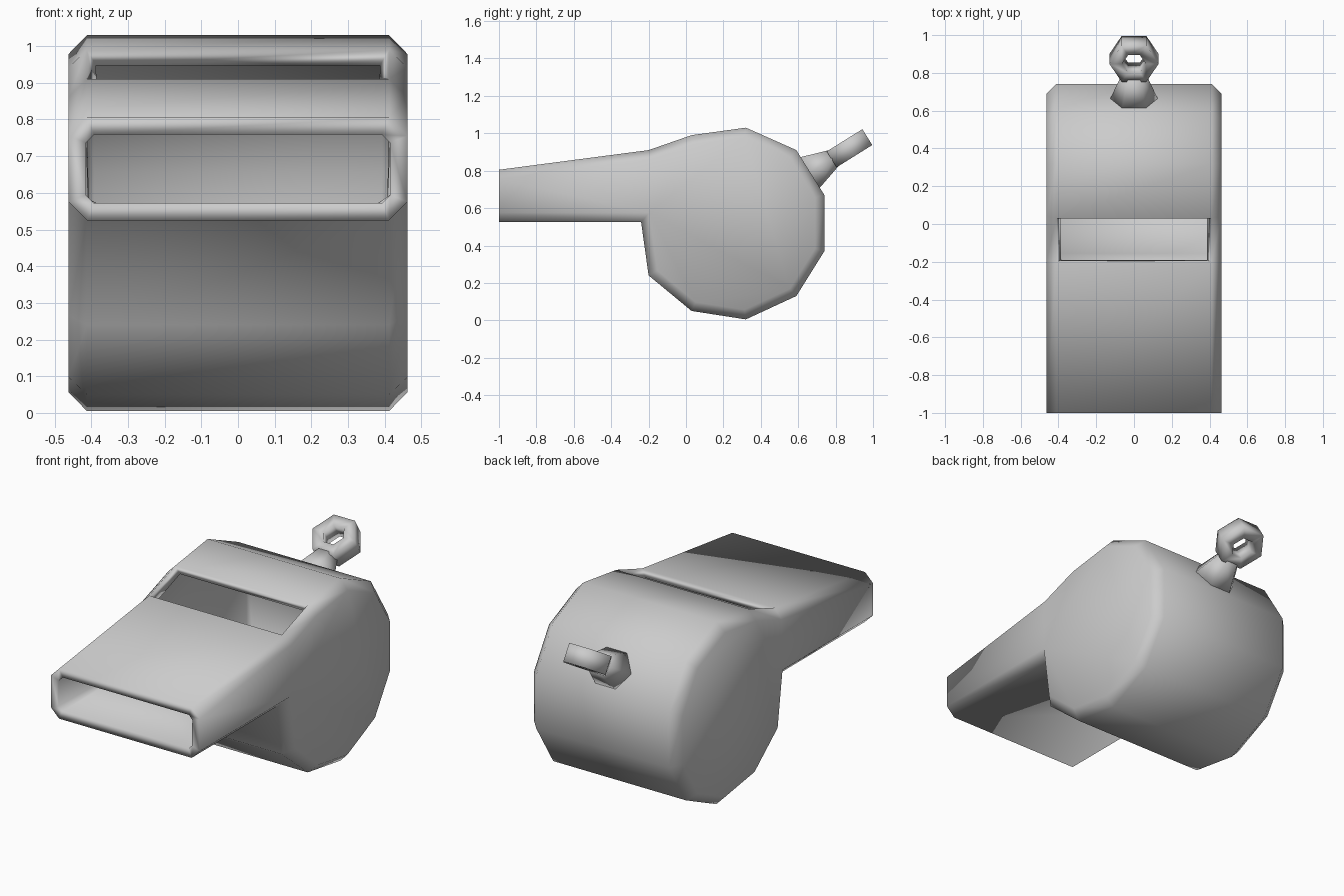
import bpy, bmesh
from math import cos, sin, tau
from mathutils import Vector

cube = bpy.data.objects.get("Cube")
if cube:
    bpy.data.objects.remove(cube)

grey = bpy.data.materials.new("light_grey")
grey.use_nodes = True
grey.diffuse_color = (0.6, 0.6, 0.6, 1)
grey.node_tree.nodes["Principled BSDF"].inputs["Base Color"].default_value = (0.6, 0.6, 0.6, 1)


def finish(bm, name):
    """Turn a bmesh into a smooth shaded grey object."""
    bmesh.ops.recalc_face_normals(bm, faces=bm.faces)
    for face in bm.faces:
        face.smooth = True
    mesh = bpy.data.meshes.new(name)
    bm.to_mesh(mesh)
    bm.free()
    mesh.materials.append(grey)
    obj = bpy.data.objects.new(name, mesh)
    bpy.context.collection.objects.link(obj)
    return obj


def inset_path(path, d):
    """Offset an open path inward with mitred corners; the ends stay in the mouth plane."""
    pts = [Vector(p) for p in path]
    normals = []
    for a, b in zip(pts, pts[1:]):
        e = (b - a).normalized()
        normals.append(Vector((e.y, -e.x)))
    out = [pts[0] - Vector((0, d))]
    for p, n, m in zip(pts[1:], normals, normals[1:]):
        out.append(p + (n + m) * d / (1 + n.dot(m)))
    out.append(pts[-1] + Vector((0, d)))
    return out


# Whistle body: side profile (y, z) from mouth top, around the drum, to mouth bottom
profile = [(-1, 0.805), (-0.2, 0.91), (0.03, 0.99), (0.32, 1.03), (0.59, 0.91),
           (0.74, 0.67), (0.74, 0.37), (0.59, 0.13), (0.32, 0.005), (0.03, 0.05),
           (-0.2, 0.24), (-0.24, 0.525), (-1, 0.525)]
inner = inset_path(profile, 0.05)
bm = bmesh.new()
rows = [[bm.verts.new((x, p[0], p[1])) for p in path]
        for x, path in ((-0.462, inner), (-0.412, profile), (0.412, profile), (0.462, inner))]
SLOT = 1
for r in range(3):
    for i in range(len(profile) - 1):
        if r == 1 and i == SLOT:
            continue  # air slot stays open
        bm.faces.new((rows[r][i], rows[r][i + 1], rows[r + 1][i + 1], rows[r + 1][i]))
for row in (rows[0], rows[3]):
    bm.faces.new((row[0], row[1], row[-2], row[-1]))  # mouthpiece side
    bm.faces.new(row[1:-1])                           # drum side
body = finish(bm, "whistle_body")
shell = body.modifiers.new("wall", "SOLIDIFY")
shell.thickness = 0.047
shell.offset = -1
shell.use_even_offset = True

# Lanyard loop: local axes along the stem and through the hole
side = Vector((1, 0, 0))
along = Vector((0, 0.85, 0.53)).normalized()
through = side.cross(along)
ring_centre = Vector((0, 0.874, 0.92))


def bridge(bm, loops, closed):
    pairs = list(zip(loops, loops[1:])) + ([(loops[-1], loops[0])] if closed else [])
    for a, b in pairs:
        for i in range(len(a)):
            j = (i + 1) % len(a)
            bm.faces.new((a[i], a[j], b[j], b[i]))


# Six sided ring with a square section
bm = bmesh.new()
loops = []
for k in range(6):
    out = side * cos(tau * k / 6) + along * sin(tau * k / 6)
    loops.append([bm.verts.new(ring_centre + out * r + through * h)
                  for r, h in ((0.13, -0.05), (0.13, 0.05), (0.063, 0.05), (0.063, -0.05))])
bridge(bm, loops, True)
finish(bm, "lanyard_ring")

# Flared six sided stem
bm = bmesh.new()
loops = []
for centre, w, h in ((Vector((0, 0.655, 0.785)), 0.13, 0.1),
                     (ring_centre - along * 0.1, 0.066, 0.05)):
    loops.append([bm.verts.new(centre + side * w * cos(tau * k / 6)
                               + through * h * sin(tau * k / 6) / sin(tau / 6))
                  for k in range(6)])
bridge(bm, loops, False)
for loop in loops:
    bm.faces.new(loop)
finish(bm, "ring_stem")
